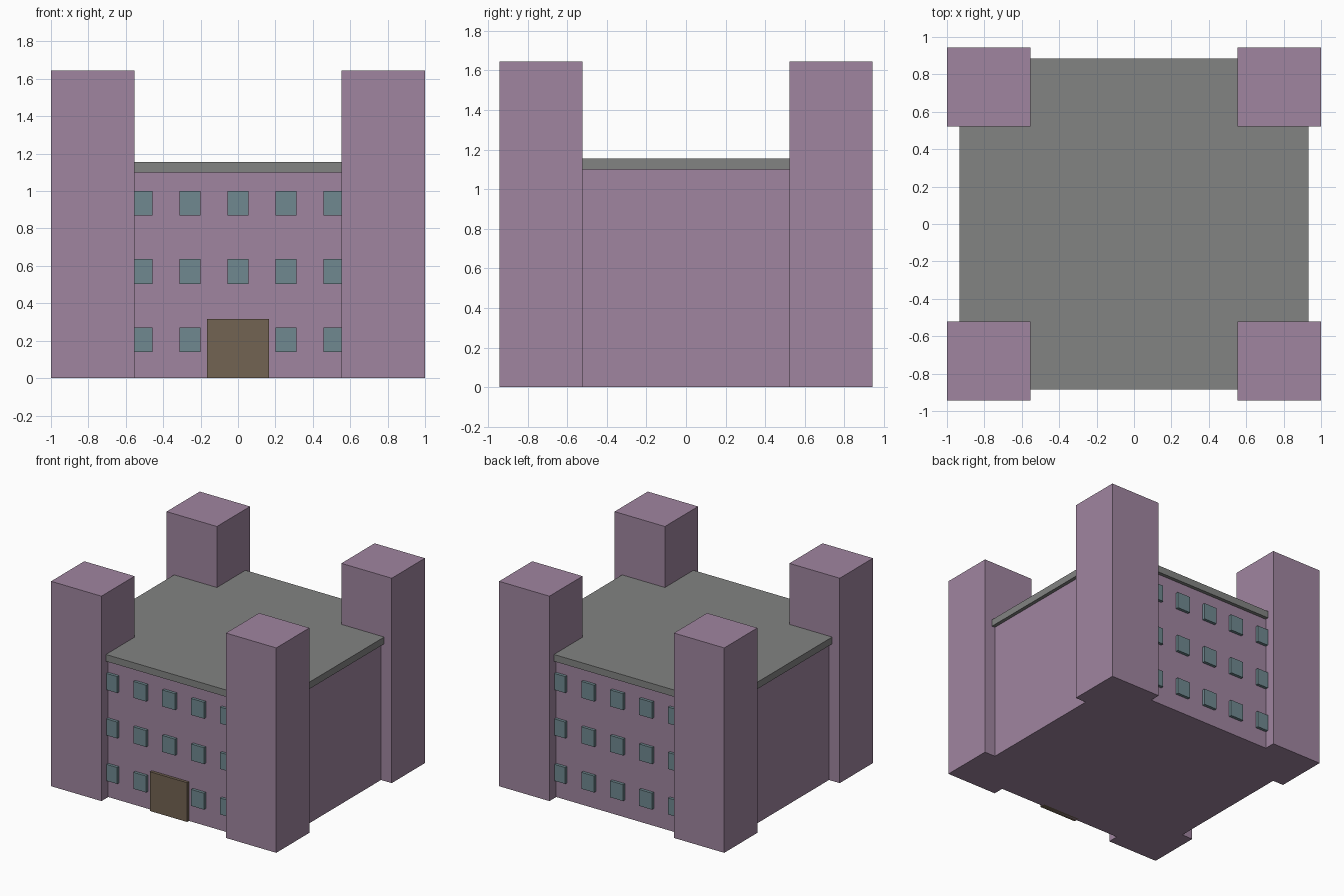
import bpy

default = bpy.data.objects.get("Cube")
if default:
    bpy.data.objects.remove(default, do_unlink=True)


def make_material(name, rgb):
    mat = bpy.data.materials.new(name)
    mat.use_nodes = True
    color = (*rgb, 1.0)
    mat.diffuse_color = color
    bsdf = next(n for n in mat.node_tree.nodes if n.type == 'BSDF_PRINCIPLED')
    bsdf.inputs["Base Color"].default_value = color
    return mat


WALL = make_material("mauve wall", (0.35, 0.235, 0.35))
ROOF = make_material("grey roof", (0.225, 0.23, 0.225))
GLASS = make_material("teal glass", (0.16, 0.25, 0.28))
WOOD = make_material("brown wood", (0.17, 0.125, 0.085))


def box(name, low, high, mat):
    """Axis-aligned box between two corners."""
    center = [(a + b) / 2 for a, b in zip(low, high)]
    bpy.ops.mesh.primitive_cube_add(size=1, location=center)
    obj = bpy.context.object
    obj.name = name
    obj.scale = [b - a for a, b in zip(low, high)]
    bpy.ops.object.transform_apply(location=False, rotation=False, scale=True)
    obj.data.materials.append(mat)
    return obj


BODY_X, BODY_Y, BODY_TOP = 0.905, 0.857, 1.10
OVERHANG, RELIEF = 0.028, 0.023

# Main block and overhanging flat roof
box("main_block", (-BODY_X, -BODY_Y, 0), (BODY_X, BODY_Y, BODY_TOP), WALL)
rx, ry = BODY_X + OVERHANG, BODY_Y + OVERHANG
box("roof_slab", (-rx, -ry, BODY_TOP), (rx, ry, 1.155), ROOF)

# Corner towers
for x_name, sx in (("right", -1), ("left", 1)):
    for y_name, sy in (("front", -1), ("back", 1)):
        xs = sorted((sx * 0.553, sx * 1.0))
        ys = sorted((sy * 0.522, sy * 0.943))
        box(f"{y_name}_{x_name}_tower", (xs[0], ys[0], 0), (xs[1], ys[1], 1.645), WALL)

# Front door
box("front_door", (-0.165, -BODY_Y - RELIEF, 0), (0.165, -BODY_Y + RELIEF, 0.315), WOOD)

# Rows of raised windows on front and back; the door replaces one of them
for side, sy in (("front", -1), ("back", 1)):
    for row in range(3):
        for col in range(5):
            if side == "front" and row == 0 and col == 2:
                continue
            x, z = (col - 2) * 0.257, 0.205 + row * 0.365
            y = sy * BODY_Y
            box(f"{side}_window_{row}_{col}", (x - 0.057, y - RELIEF, z - 0.066),
                (x + 0.057, y + RELIEF, z + 0.066), GLASS)
